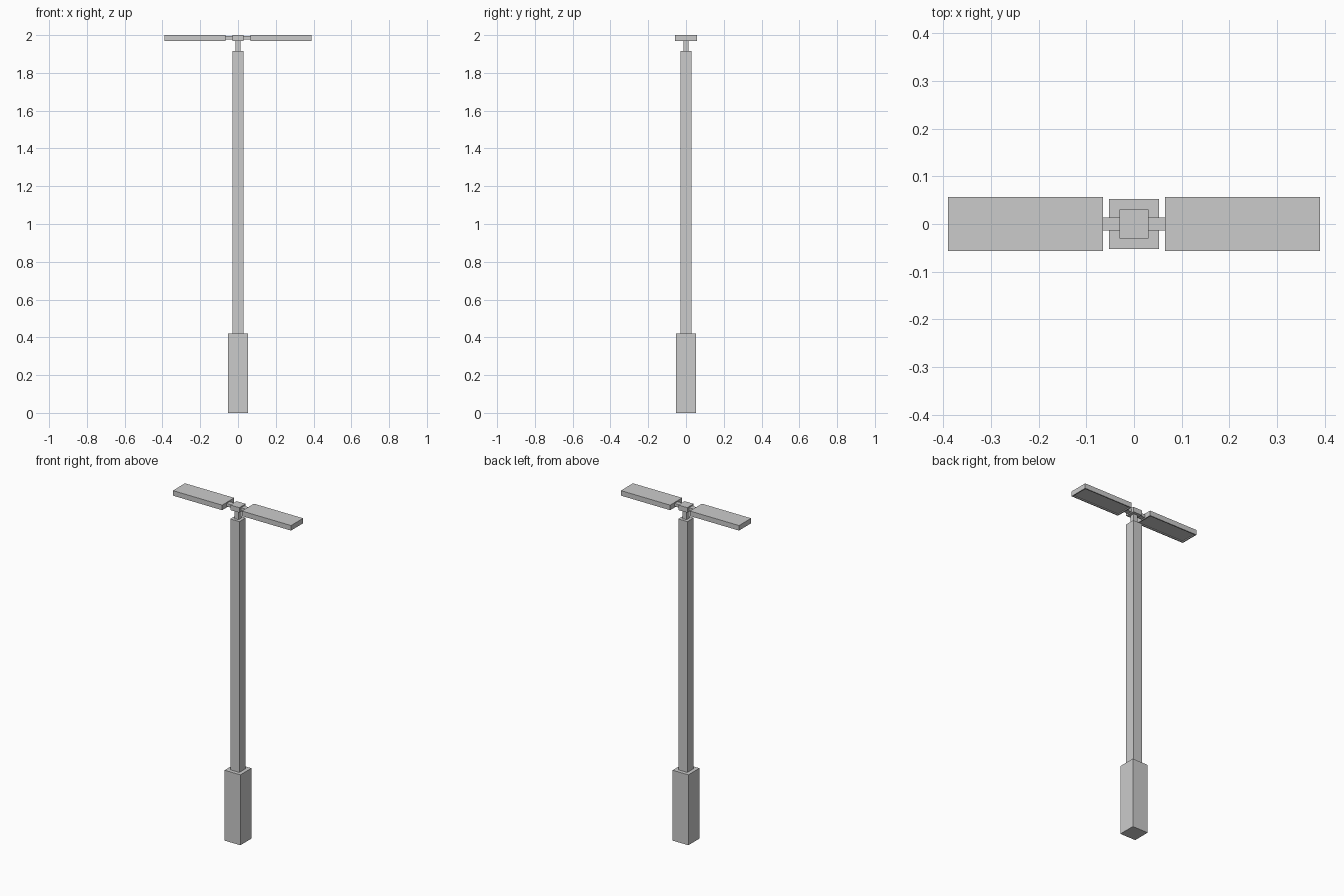
import bpy, bmesh

if "Cube" in bpy.data.objects:
    bpy.data.objects.remove(bpy.data.objects["Cube"])


def box(name, x0, x1, hy, z0, z1, rim=0, depth=0):
    """Box symmetric in y; an optional rim leaves a shallow recess underneath."""
    bm = bmesh.new()
    bmesh.ops.create_cube(bm, size=1)
    for v in bm.verts:
        v.co.x = x1 if v.co.x > 0 else x0
        v.co.y = hy if v.co.y > 0 else -hy
        v.co.z = z1 if v.co.z > 0 else z0
    bm.normal_update()
    if rim:
        bottom = min(bm.faces, key=lambda f: f.calc_center_median().z)
        bmesh.ops.inset_region(bm, faces=[bottom], thickness=rim)
        walls = bmesh.ops.extrude_discrete_faces(bm, faces=[bottom])
        for v in walls["faces"][0].verts:
            v.co.z += depth
    bmesh.ops.recalc_face_normals(bm, faces=bm.faces)
    mesh = bpy.data.meshes.new(name)
    bm.to_mesh(mesh)
    bm.free()
    obj = bpy.data.objects.new(name, mesh)
    bpy.context.collection.objects.link(obj)
    return obj


# Post: thick base, slim pole, neck and the hub carrying the arms
box("base", -0.052, 0.052, 0.052, 0, 0.42)
box("pole", -0.03, 0.03, 0.03, 0.42, 1.917)
box("neck", -0.013, 0.013, 0.013, 1.917, 1.97)
box("hub", -0.03, 0.03, 0.03, 1.97, 2.0)

# Two lamp heads on short arms, recessed light panel below
for side, s in (("left", -1), ("right", 1)):
    xa = sorted((s * 0.03, s * 0.065))
    xh = sorted((s * 0.065, s * 0.39))
    box(side + "_arm", *xa, 0.014, 1.976, 1.994)
    box(side + "_lamp_head", *xh, 0.057, 1.97, 2.0, rim=0.01, depth=0.006)
